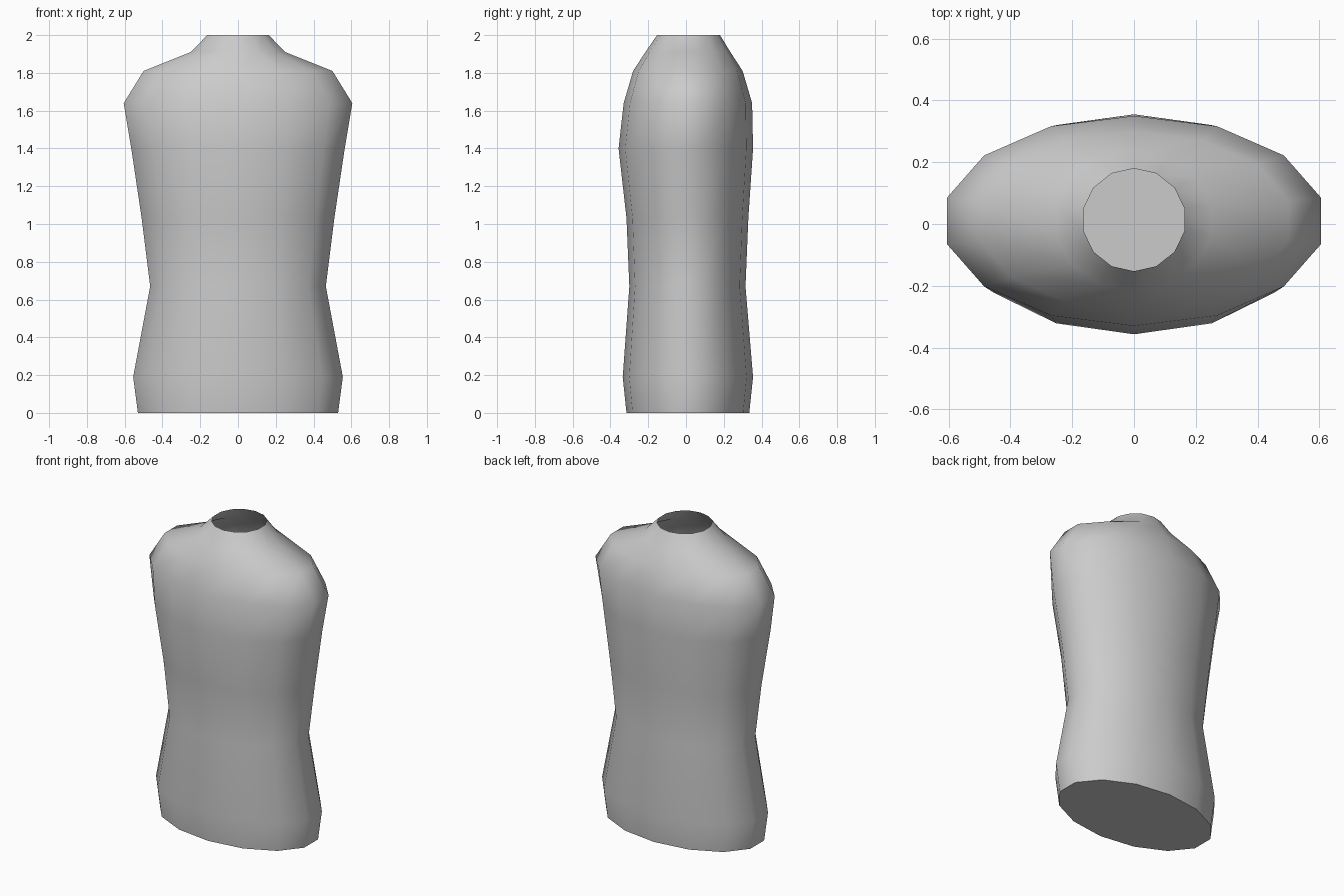
import bpy
import bmesh
from math import sin, cos, pi, radians

cube = bpy.data.objects.get("Cube")
if cube:
    bpy.data.objects.remove(cube)

SIDES = 14

# Torso cross-sections: height, half width, front y, back y
SECTIONS = [
    (0.00, 0.53, -0.315, 0.335),
    (0.19, 0.555, -0.335, 0.355),
    (0.67, 0.465, -0.30, 0.315),
    (1.03, 0.51, -0.315, 0.33),
    (1.40, 0.565, -0.357, 0.355),
    (1.64, 0.605, -0.33, 0.35),
    (1.81, 0.50, -0.28, 0.30),
    (1.91, 0.25, -0.215, 0.235),
    (2.00, 0.163, -0.153, 0.18),
]


def add_ring(bm, z, half_width, front, back):
    """Oval ring with a vertex on the front and back centre lines."""
    mid, depth = (front + back) / 2, (back - front) / 2
    # widest vertices sit just off the x axis, so scale up to reach half_width
    rx = half_width / cos(pi / SIDES)
    angles = [2 * pi * i / SIDES for i in range(SIDES)]
    return [bm.verts.new((rx * sin(a), mid - depth * cos(a), z)) for a in angles]


# Loft the body, closed at the hem and open at the neck
bm = bmesh.new()
rings = [add_ring(bm, *s) for s in SECTIONS]
for low, high in zip(rings, rings[1:]):
    for i in range(SIDES):
        j = (i + 1) % SIDES
        bm.faces.new((low[i], low[j], high[j], high[i]))
bm.faces.new(list(reversed(rings[0])))

mesh = bpy.data.meshes.new("torso")
bm.to_mesh(mesh)
bm.free()
torso = bpy.data.objects.new("torso", mesh)
bpy.context.collection.objects.link(torso)

# Plain grey surface
grey = bpy.data.materials.new("light_grey")
grey.use_nodes = True
colour = (0.6, 0.6, 0.6, 1)
grey.diffuse_color = colour
grey.node_tree.nodes["Principled BSDF"].inputs["Base Color"].default_value = colour
mesh.materials.append(grey)

# Smooth body with a crisp hem edge
bpy.ops.object.select_all(action='DESELECT')
torso.select_set(True)
bpy.context.view_layer.objects.active = torso
bpy.ops.object.shade_smooth_by_angle(angle=radians(65))
